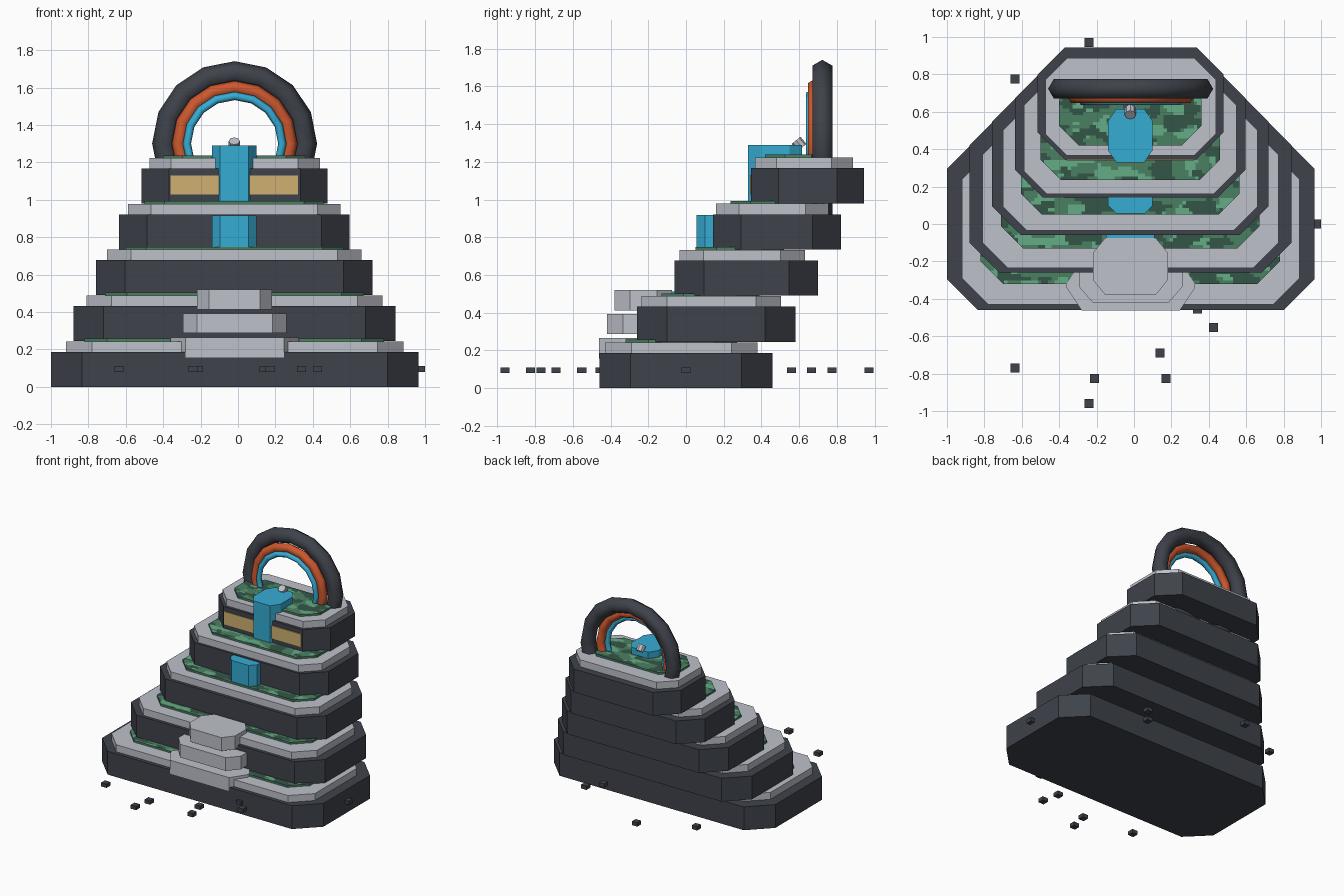
import bpy, bmesh, math
from mathutils import Vector, noise

if "Cube" in bpy.data.objects:
    bpy.data.objects.remove(bpy.data.objects["Cube"])


def material(name, r, g, b):
    m = bpy.data.materials.new(name)
    lin = [((c / 255 + 0.055) / 1.055) ** 2.4 for c in (r, g, b)]
    m.diffuse_color = (*lin, 1)
    m.use_nodes = True
    m.node_tree.nodes["Principled BSDF"].inputs["Base Color"].default_value = m.diffuse_color
    return m


dark = material("dark slate", 62, 66, 74)
grey = material("pale grey", 190, 193, 202)
water = material("water blue", 54, 172, 212)
orange = material("burnt orange", 205, 88, 46)
tan = material("sandy tan", 208, 176, 112)
green_mid = material("mid green", 74, 128, 98)
green_light = material("light green", 100, 172, 134)
green_dark = material("dark green", 52, 86, 72)


def finish(bm, name, mats):
    me = bpy.data.meshes.new(name)
    bmesh.ops.recalc_face_normals(bm, faces=bm.faces)
    bm.to_mesh(me)
    bm.free()
    for m in mats:
        me.materials.append(m)
    ob = bpy.data.objects.new(name, me)
    bpy.context.collection.objects.link(ob)
    return ob


def octagon(x0, x1, y0, y1, z0, z1, cx, cy):
    """Prism with chamfered corners."""
    bm = bmesh.new()
    pts = [(x0 + cx, y0), (x1 - cx, y0), (x1, y0 + cy), (x1, y1 - cy),
           (x1 - cx, y1), (x0 + cx, y1), (x0, y1 - cy), (x0, y0 + cy)]
    face = bm.faces.new([bm.verts.new((x, y, z0)) for x, y in pts])
    top = bmesh.ops.extrude_face_region(bm, geom=[face])["geom"]
    bmesh.ops.translate(bm, vec=(0, 0, z1 - z0),
                        verts=[v for v in top if isinstance(v, bmesh.types.BMVert)])
    if not any(abs(f.calc_center_median().z - z0) < 1e-6 for f in bm.faces):
        bm.faces.new([v for v in face.verts])
    return bm


def slab(name, mat, x0, x1, y0, y1, z0, z1, cx, cy=None):
    return finish(octagon(x0, x1, y0, y1, z0, z1, cx, cy or cx), name, [mat])


def box(name, mat, x0, x1, y0, y1, z0, z1):
    bm = bmesh.new()
    bmesh.ops.create_cube(bm, size=1)
    for v in bm.verts:
        v.co = ((x0, x1)[v.co.x > 0], (y0, y1)[v.co.y > 0], (z0, z1)[v.co.z > 0])
    return finish(bm, name, [mat])


def camo_lawn(name, x0, x1, y0, y1, z0, z1, c):
    """Lawn whose top is diced and coloured in camouflage blotches."""
    bm = octagon(x0, x1, y0, y1, z0, z1, c, c)
    cell = 0.018
    for axis, lo, hi in ((0, x0, x1), (1, y0, y1)):
        for i in range(1, int((hi - lo) / cell) + 1):
            co, no = Vector(), Vector()
            co[axis], no[axis] = lo + i * cell, 1
            top = [f for f in bm.faces if f.calc_center_median().z > z1 - 1e-4]
            edges = {e for f in top for e in f.edges}
            verts = {v for f in top for v in f.verts}
            bmesh.ops.bisect_plane(bm, geom=top + list(edges) + list(verts),
                                   plane_co=co, plane_no=no, dist=1e-6)
    for f in bm.faces:
        p = f.calc_center_median()
        if p.z > z1 - 1e-4:
            a = noise.noise(Vector((p.x * 9, p.y * 17, 1.3)))
            b = noise.noise(Vector((p.x * 9, p.y * 17, 7.9)))
            f.material_index = 2 if a > 0.12 else 1 if b > 0.1 else 0
    return finish(bm, name, [green_mid, green_light, green_dark])


# Five stepped tiers: body (x0, x1, y0, y1), trim and lawn
tiers = [
    ((-1.0, 0.965, -0.46, 0.46), (-0.92, 0.885, -0.43, 0.38), (-0.82, 0.78, -0.32, 0.27)),
    ((-0.88, 0.843, -0.26, 0.58), (-0.81, 0.773, -0.235, 0.505), (-0.71, 0.67, -0.13, 0.39)),
    ((-0.76, 0.72, -0.06, 0.70), (-0.70, 0.66, -0.035, 0.63), (-0.605, 0.565, 0.05, 0.52)),
    ((-0.637, 0.597, 0.142, 0.822), (-0.587, 0.548, 0.16, 0.757), (-0.50, 0.46, 0.235, 0.65)),
    ((-0.515, 0.478, 0.345, 0.945), (-0.474, 0.438, 0.365, 0.887), (-0.40, 0.36, 0.42, 0.77)),
]
for i, (body, trim, lawn) in enumerate(tiers):
    z = 0.245 * i
    n = i + 1
    slab(f"tier_{n}", dark, *body, z, z + 0.187, 0.165 - 0.005 * i)
    slab(f"trim_{n}", grey, *trim, z + 0.187, z + 0.243, 0.14 - 0.006 * i)
    camo_lawn(f"lawn_{n}", *lawn, z + 0.23, z + 0.258, 0.12 - 0.004 * i)

# Front entrance steps
slab("step_low", grey, -0.36, 0.325, -0.462, -0.20, 0.157, 0.265, 0.08, 0.12)
slab("step_middle", grey, -0.295, 0.26, -0.42, -0.13, 0.287, 0.393, 0.075, 0.085)
slab("step_top", grey, -0.22, 0.182, -0.378, -0.075, 0.413, 0.52, 0.065, 0.08)

# Waterfall pools
slab("pool_top", water, -0.14, 0.10, 0.33, 0.615, 0.985, 1.29, 0.045, 0.065)
slab("pool_middle", water, -0.14, 0.10, 0.055, 0.34, 0.74, 0.917, 0.045, 0.045)
slab("pool_low", water, -0.15, 0.11, -0.23, 0.05, 0.48, 0.512, 0.045, 0.065)

# Lit window panels on the top tier
box("window_left", tan, -0.36, -0.10, 0.339, 0.347, 1.027, 1.13)
box("window_right", tan, 0.06, 0.32, 0.339, 0.347, 1.027, 1.13)


# Upright rings forming the arch
def ring(name, mat, y, major, minor):
    bpy.ops.mesh.primitive_torus_add(
        major_segments=16, minor_segments=6, major_radius=major, minor_radius=minor,
        location=(-0.018, y, 1.30), rotation=(math.pi / 2, 0, 0))
    ob = bpy.context.object
    ob.name = name
    ob.data.materials.append(mat)
    bpy.ops.object.shade_smooth()


ring("arch_outer", dark, 0.723, 0.38, 0.061)
ring("arch_middle", orange, 0.678, 0.30, 0.036)
ring("arch_inner", water, 0.655, 0.255, 0.022)

# Tilted water spout
bpy.ops.mesh.primitive_cylinder_add(vertices=8, radius=0.03, depth=0.05,
                                    location=(-0.02, 0.60, 1.295),
                                    rotation=(math.radians(40), 0, 0))
spout = bpy.context.object
spout.name = "spout"
spout.data.materials.append(grey)

# Small floating stones around the base
stones = [(-0.635, 0.775), (-0.24, 0.97), (0.975, 0.0), (0.425, -0.553), (0.14, -0.69),
          (0.17, -0.825), (-0.21, -0.825), (-0.24, -0.96), (-0.635, -0.77),
          (0.34, -0.455), (0.34, 0.56), (0.425, 0.665)]
for x, y in stones:
    s = 0.024
    box("stone", dark, x - s, x + s, y - s, y + s, 0.08, 0.11)
